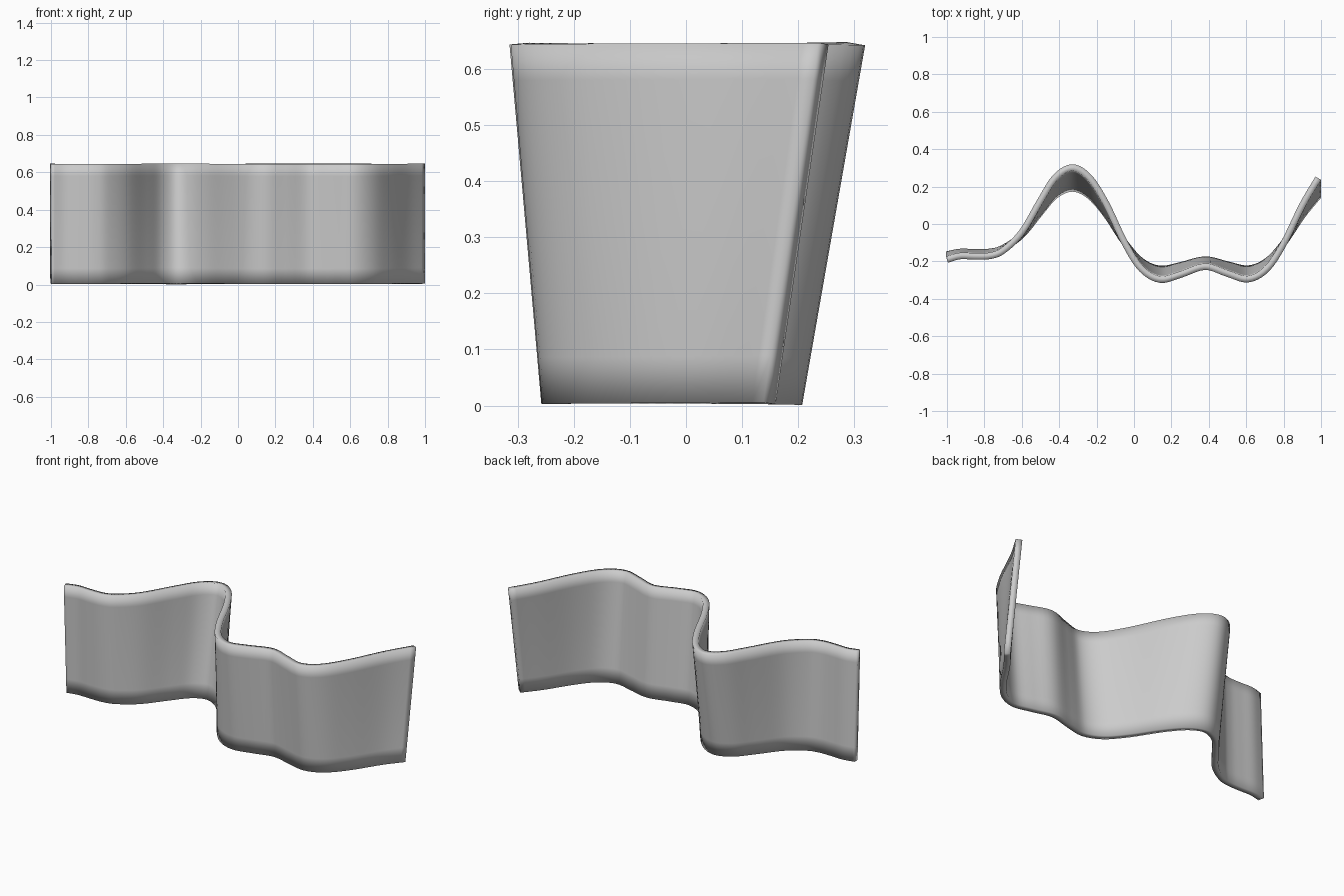
import bpy, bmesh

if "Cube" in bpy.data.objects:
    bpy.data.objects.remove(bpy.data.objects["Cube"])

# Plan of the wavy wall at its top edge (x, y of the centre line)
PLAN = [(-1, -.19), (-.93, -.171), (-.85, -.173), (-.77, -.17), (-.7, -.142),
        (-.6, -.045), (-.5, .125), (-.42, .25), (-.33, .302), (-.24, .25),
        (-.15, .11), (-.05, -.10), (.04, -.24), (.14, -.297), (.25, -.27),
        (.38, -.228), (.5, -.265), (.61, -.295), (.71, -.24), (.8, -.105),
        (.9, .10), (.985, .245)]
Z0, Z1 = 0.004, 0.645
ROWS = (0, 0.13, 0.5, 0.9, 1)   # rows close to the rims give the soft edge shading


def catmull(points, steps):
    """Smooth curve through the points."""
    p = [(2*points[0][0]-points[1][0], 2*points[0][1]-points[1][1])] + points
    p.append((2*p[-1][0]-p[-2][0], 2*p[-1][1]-p[-2][1]))
    out = []
    for i in range(1, len(p) - 2):
        for s in range(steps):
            t = s / steps
            out.append(tuple(0.5 * (2*b + (c-a)*t + (2*a-5*b+4*c-d)*t*t
                                    + (3*b-a-3*c+d)*t**3)
                             for a, b, c, d in zip(p[i-1], p[i], p[i+1], p[i+2])))
    return out + [points[-1]]


# Ruled sheet: the waves are shallower at the bottom than at the top
curve = catmull(PLAN, 5)
bm = bmesh.new()
grid = []
for t in ROWS:
    k, shift = 0.718 + 0.282 * t, -0.027 * (1 - t)
    grid.append([bm.verts.new((x, y * k + shift, Z0 + (Z1 - Z0) * t)) for x, y in curve])
for lo, hi in zip(grid, grid[1:]):
    for i in range(len(curve) - 1):
        bm.faces.new((lo[i], lo[i+1], hi[i+1], hi[i]))
mesh = bpy.data.meshes.new("wavy_panel")
bm.to_mesh(mesh)
bm.free()
panel = bpy.data.objects.new("wavy_panel", mesh)
bpy.context.collection.objects.link(panel)

# Wall thickness and smooth shading
for f in mesh.polygons:
    f.use_smooth = True
solid = panel.modifiers.new("thickness", 'SOLIDIFY')
solid.thickness = 0.035
solid.offset = 0
